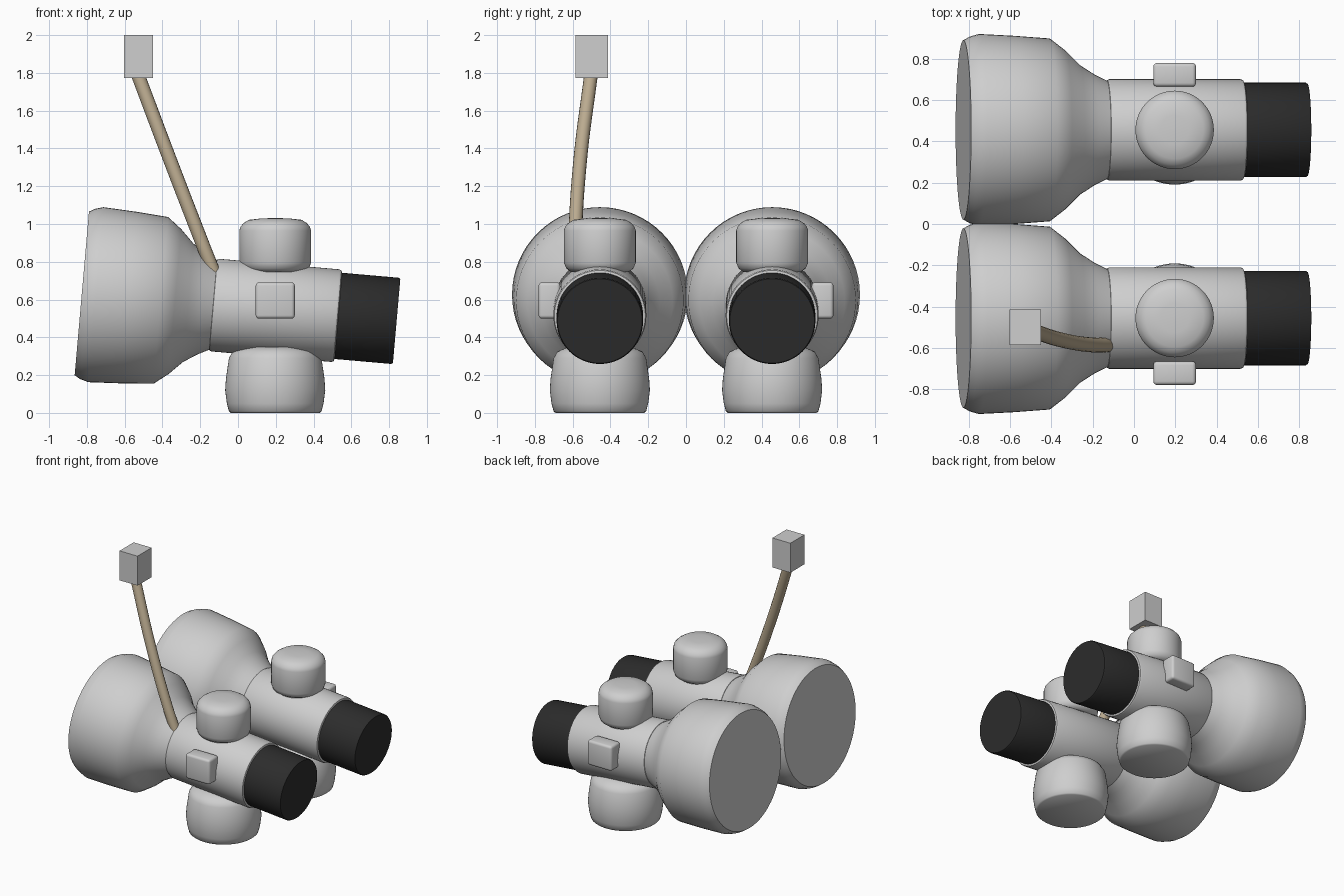
import bpy, bmesh, math
from mathutils import Matrix, Vector

cube = bpy.data.objects.get("Cube")
if cube:
    bpy.data.objects.remove(cube, do_unlink=True)


def material(name, rgb):
    m = bpy.data.materials.new(name)
    m.use_nodes = True
    m.diffuse_color = (*rgb, 1)
    m.node_tree.nodes["Principled BSDF"].inputs["Base Color"].default_value = (*rgb, 1)
    return m


GREY = material("light grey", (0.62, 0.62, 0.62))
BLACK = material("black rubber", (0.025, 0.025, 0.025))
TAN = material("tan cord", (0.5, 0.41, 0.28))

SPACING = 0.456              # distance of each tube from the centre plane
KNOB_X = 0.197
TILT = Matrix.Translation((0, 0, 0.56)) @ Matrix.Rotation(math.radians(95), 4, 'Y')


def finish(name, bm, mat, matrix, smooth=True):
    bmesh.ops.recalc_face_normals(bm, faces=bm.faces)
    mesh = bpy.data.meshes.new(name)
    bm.to_mesh(mesh)
    bm.free()
    mesh.transform(matrix)
    mesh.materials.append(mat)
    ob = bpy.data.objects.new(name, mesh)
    bpy.context.collection.objects.link(ob)
    if smooth:
        bpy.ops.object.select_all(action='DESELECT')
        ob.select_set(True)
        bpy.context.view_layer.objects.active = ob
        bpy.ops.object.shade_smooth_by_angle(angle=math.radians(45))
    return ob


def lathe(name, profile, mat, matrix, sides=64):
    """Closed solid turned around local z from (radius, height) pairs."""
    bm = bmesh.new()
    rings = []
    for r, h in profile:
        rings.append([bm.verts.new((r * math.cos(a), r * math.sin(a), h))
                      for a in (2 * math.pi * i / sides for i in range(sides))])
    for low, high in zip(rings, rings[1:]):
        for i in range(sides):
            j = (i + 1) % sides
            bm.faces.new((low[i], low[j], high[j], high[i]))
    bm.faces.new(rings[0])
    bm.faces.new(rings[-1])
    return finish(name, bm, mat, matrix)


def box(name, size, centre, mat, bevel=0):
    bm = bmesh.new()
    bmesh.ops.create_cube(bm, size=1)
    bmesh.ops.scale(bm, vec=size, verts=bm.verts)
    if bevel:
        bmesh.ops.bevel(bm, geom=bm.edges[:], offset=bevel, segments=3,
                        profile=0.5, affect='EDGES')
    return finish(name, bm, mat, Matrix.Translation(centre), bool(bevel))


# Profiles as (radius, height along the axis)
BELL = [(0.435, -0.83), (0.452, -0.8), (0.465, -0.755), (0.456, -0.58), (0.443, -0.41),
        (0.385, -0.335), (0.315, -0.265), (0.27, -0.195), (0.232, -0.12)]
BODY = [(0.23, -0.135), (0.241, -0.131), (0.246, -0.12),
        (0.246, 0.518), (0.241, 0.529), (0.23, 0.533)]
EYEPIECE = [(0.229, 0.5), (0.229, 0.835), (0.224, 0.843)]
TOP_KNOB = [(0.15, 0.745), (0.178, 0.765), (0.19, 0.795), (0.19, 0.965), (0.184, 0.985),
            (0.167, 1.005), (0.14, 1.022), (0.07, 1.03), (0.005, 1.031)]
FOOT = [(0.235, 0), (0.245, 0.008), (0.256, 0.05), (0.265, 0.12), (0.261, 0.18),
        (0.245, 0.29), (0.225, 0.325), (0.17, 0.348), (0.09, 0.36)]

for side, label in ((-1, "right"), (1, "left")):
    move = Matrix.Translation((0, side * SPACING, 0))
    upright = move @ Matrix.Translation((KNOB_X, 0, 0))
    lathe(label + "_bell", BELL, GREY, move @ TILT)
    lathe(label + "_body", BODY, GREY, move @ TILT)
    lathe(label + "_eyepiece", EYEPIECE, BLACK, move @ TILT)
    lathe(label + "_top_knob", TOP_KNOB, GREY, upright)
    lathe(label + "_foot", FOOT, GREY, upright)
    box(label + "_side_button", (0.207, 0.115, 0.192),
        (KNOB_X, side * (SPACING + 0.267), 0.595), GREY, 0.018)

# Cord rising from the right tube to the square tag
curve = bpy.data.curves.new("cord", 'CURVE')
curve.dimensions = '3D'
curve.bevel_depth = 0.036
curve.bevel_resolution = 6
curve.use_fill_caps = True
spline = curve.splines.new('BEZIER')
path = [(-0.125, -0.585, 0.735), (-0.19, -0.587, 0.9), (-0.36, -0.56, 1.34), (-0.53, -0.503, 1.79)]
spline.bezier_points.add(len(path) - 1)
for point, co in zip(spline.bezier_points, path):
    point.co = Vector(co)
    point.handle_left_type = point.handle_right_type = 'AUTO'
cord = bpy.data.objects.new("cord", curve)
curve.materials.append(TAN)
bpy.context.collection.objects.link(cord)

box("cord_tag", (0.154, 0.172, 0.228), (-0.527, -0.5, 1.886), GREY)
